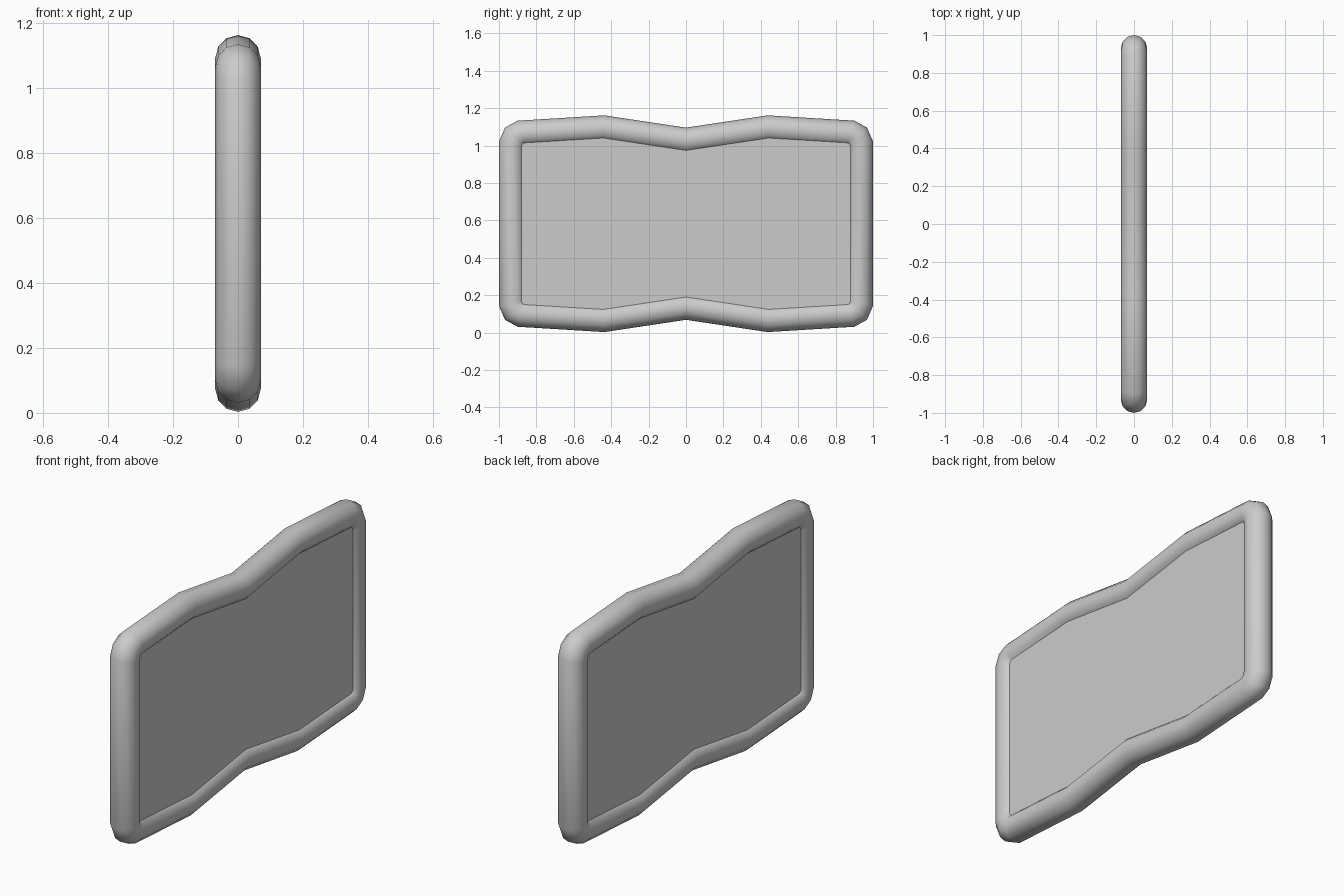
import bpy, bmesh, math
from mathutils import Vector

if "Cube" in bpy.data.objects:
    bpy.data.objects.remove(bpy.data.objects["Cube"])

R, SIDES, PANEL_HALF, MID_Z = 0.07, 12, 0.045, 0.5825

# Quarter of the frame centre line as (y, height above the middle)
quarter = [(0, 0.443), (0.44, 0.509), (0.88, 0.482), (0.913, 0.464), (0.93, 0.425)]
right = quarter + [(y, -h) for y, h in reversed(quarter)]
outline = right + [(-y, h) for y, h in reversed(right[1:-1])]
path = [Vector((0, y, MID_Z + h)) for y, h in outline]


def finish(bm, name, smooth):
    bmesh.ops.recalc_face_normals(bm, faces=bm.faces)
    mesh = bpy.data.meshes.new(name)
    bm.to_mesh(mesh)
    bm.free()
    ob = bpy.data.objects.new(name, mesh)
    bpy.context.collection.objects.link(ob)
    if smooth:
        bpy.ops.object.select_all(action='DESELECT')
        bpy.context.view_layer.objects.active = ob
        ob.select_set(True)
        bpy.ops.object.shade_smooth_by_angle(angle=math.radians(50))
    return ob


# Padded tube frame: mitred round section swept around the closed outline
bm = bmesh.new()
rings = []
n = len(path)
for i, p in enumerate(path):
    a = (p - path[i - 1]).normalized()
    b = (path[(i + 1) % n] - p).normalized()
    t = (a + b).normalized()
    side = Vector((0, t.z, -t.y)) / max(t.dot(a), 0.5)
    rings.append([bm.verts.new(p + R * (side * math.cos(w) + Vector((math.sin(w), 0, 0))))
                  for w in (2 * math.pi * k / SIDES for k in range(SIDES))])
for i in range(n):
    r0, r1 = rings[i], rings[(i + 1) % n]
    for k in range(SIDES):
        j = (k + 1) % SIDES
        bm.faces.new((r0[k], r0[j], r1[j], r1[k]))
finish(bm, "frame_tube", True)

# Flat panel filling the frame
bm = bmesh.new()
face = bm.faces.new([bm.verts.new(p - Vector((PANEL_HALF, 0, 0))) for p in path])
ext = bmesh.ops.extrude_face_region(bm, geom=[face], use_keep_orig=True)
bmesh.ops.translate(bm, vec=(2 * PANEL_HALF, 0, 0),
                    verts=[g for g in ext["geom"] if isinstance(g, bmesh.types.BMVert)])
finish(bm, "panel", False)
